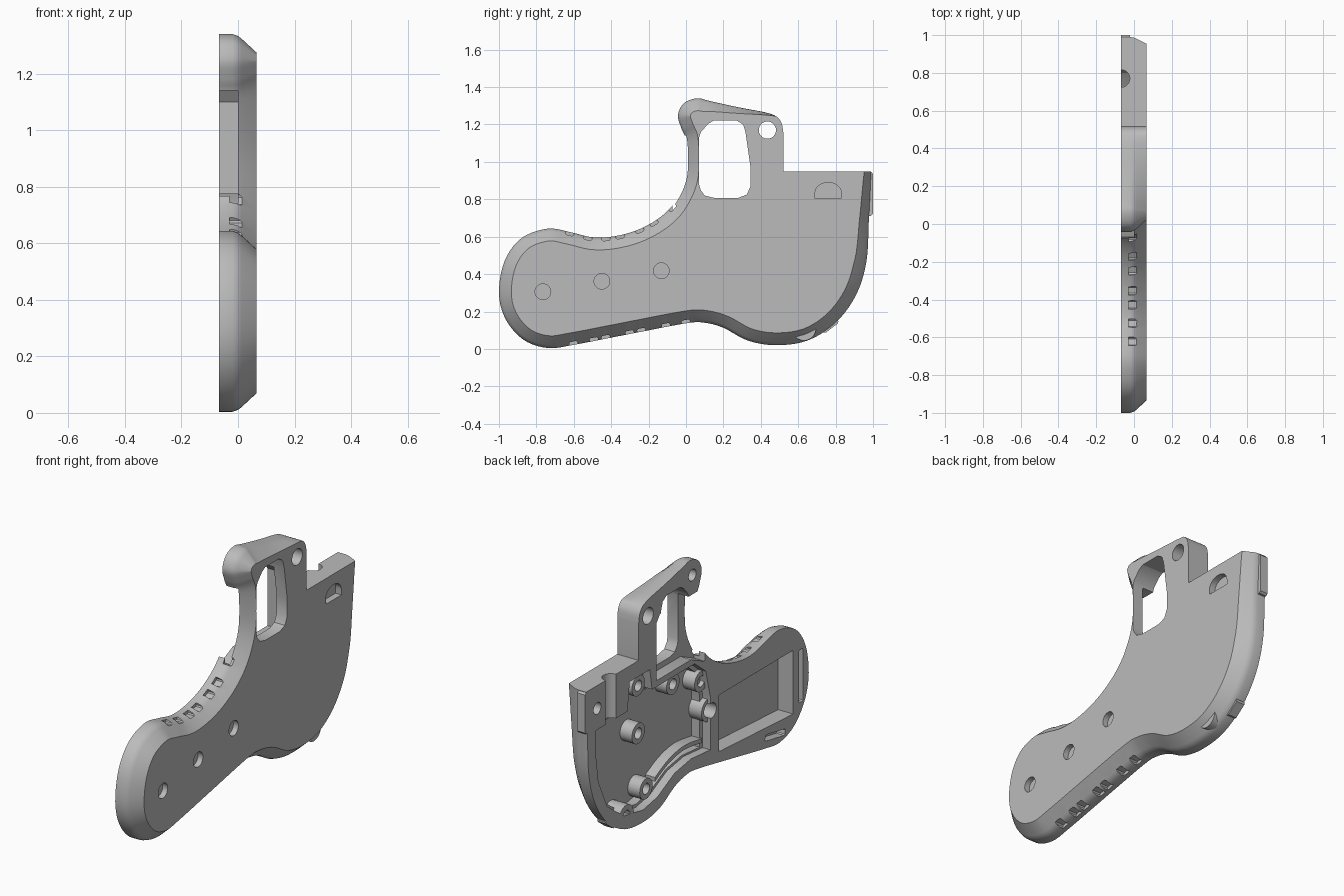
import bpy, bmesh, math
from mathutils import Vector

old = bpy.data.objects.get("Cube")
if old:
    bpy.data.objects.remove(old, do_unlink=True)

grey = bpy.data.materials.new("plain_grey")
grey.use_nodes = True
colour = (0.5, 0.5, 0.5, 1)
grey.diffuse_color = colour
grey.node_tree.nodes["Principled BSDF"].inputs["Base Color"].default_value = colour


def loft(name, layers):
    """Closed solid through matching loops; each layer is (x, side-on points)."""
    bm = bmesh.new()
    loops = [[bm.verts.new((x, p[0], p[1])) for p in pts] for x, pts in layers]
    n = len(loops[0])
    for a, b in zip(loops, loops[1:]):
        for i in range(n):
            j = (i + 1) % n
            bm.faces.new((a[i], a[j], b[j], b[i]))
    bm.faces.new(loops[0][::-1])
    bm.faces.new(loops[-1])
    bmesh.ops.recalc_face_normals(bm, faces=bm.faces)
    mesh = bpy.data.meshes.new(name)
    bm.to_mesh(mesh)
    bm.free()
    mesh.materials.append(grey)
    obj = bpy.data.objects.new(name, mesh)
    bpy.context.collection.objects.link(obj)
    return obj


def prism(name, pts, x0, x1):
    return loft(name, [(x0, pts), (x1, pts)])


def circle(y, z, r, n=28):
    return [(y + r * math.cos(math.tau * i / n), z + r * math.sin(math.tau * i / n)) for i in range(n)]


def slab(y, z, length, height, angle=0):
    """Rotated rectangle with clipped corners."""
    a, b = length / 2, height / 2
    k = min(a, b) * 0.35
    pts = [(a, b - k), (a - k, b), (k - a, b), (-a, b - k),
           (-a, k - b), (k - a, -b), (a - k, -b), (a, k - b)]
    c, s = math.cos(angle), math.sin(angle)
    return [(y + p * c - q * s, z + p * s + q * c) for p, q in pts]


def smooth(pts, steps=5, closed=False):
    """Catmull-Rom curve through the points."""
    pts = [Vector(p) for p in pts]
    n = len(pts)
    get = (lambda i: pts[i % n]) if closed else (lambda i: pts[max(0, min(n - 1, i))])
    out = []
    for i in range(n if closed else n - 1):
        a, b, c, d = (get(i + k) for k in (-1, 0, 1, 2))
        for s in range(steps):
            t = s / steps
            out.append(0.5 * (2 * b + (c - a) * t + (2 * a - 5 * b + 4 * c - d) * t * t
                              + (3 * b - a - 3 * c + d) * t ** 3))
    return out if closed else out + [pts[-1]]


# Outline of the shell, from the upright post round to the back edge
path = smooth([
    (.52, 1.16), (.505, 1.22), (.45, 1.258), (.28, 1.292), (.13, 1.325), (.06, 1.34),
    (-.01, 1.315), (-.043, 1.25), (-.025, 1.18), (.0, 1.11), (.0, .93), (-.05, .80),
    (-.13, .71), (-.25, .64), (-.38, .603), (-.5, .597), (-.62, .625), (-.74, .643),
    (-.88, .592), (-.97, .47), (-1, .3), (-.965, .16), (-.87, .05), (-.74, .005),
    (-.6, .022), (-.3, .08), (.0, .137), (.1, .14), (.2, .113), (.33, .045), (.48, .02),
    (.65, .045), (.8, .14), (.91, .29), (.965, .47), (.978, .7), (.99, .95)])
n = len(path)
inward = []
for i in range(n):
    t = (path[min(i + 1, n - 1)] - path[max(i - 1, 0)]).normalized()
    inward.append(Vector((-t.y, t.x)))
inward[-1] = Vector((-1, 0))


def inset(d):
    """Offset outline; the chamfer fades out at the post and narrows at the back."""
    pts = [Vector((.52, .95))]
    for i in range(n):
        w = min(1, max(0, i - 8) / 14) * min(1, .55 + (n - 1 - i) / 25)
        pts.append(path[i] + inward[i] * d * w)
    return pts


body = loft("grip_shell", [(-.068, inset(0)), (-.02, inset(0)), (.0, inset(.007)),
                           (.012, inset(.016)), (.066, inset(.066))])


def cut(cutter):
    mod = body.modifiers.new("cut", "BOOLEAN")
    mod.object = cutter
    mod.solver = "EXACT"
    bpy.context.view_layer.update()
    dg = bpy.context.evaluated_depsgraph_get()
    mesh = bpy.data.meshes.new_from_object(body.evaluated_get(dg))
    body.modifiers.clear()
    body.data = mesh
    bpy.data.objects.remove(cutter, do_unlink=True)


def cut_prism(pts, x0, x1):
    cut(prism("cutter", pts, x0, x1))


# Finger opening and thinned front strut
cut_prism([(.07, .88), (.078, .85), (.10, .82), (.15, .808), (.28, .808), (.325, .825),
           (.345, .87), (.345, .97), (.318, 1.16), (.305, 1.2), (.27, 1.222), (.15, 1.222),
           (.12, 1.205), (.08, 1.16), (.07, 1.13)], -.2, .2)
cut_prism([(-.07, .72), (.05, .775), (.36, .775), (.36, 1.1), (.33, 1.14), (-.1, 1.14)], -.2, .0)

# Main cavity, stepped at its rim
cavity = [(-.12, .2), (.05, .215), (.2, .19), (.35, .115), (.48, .09), (.65, .12), (.8, .23),
          (.88, .4), (.905, .58), (.9, .7), (.62, .7), (.6, .86), (.42, .86), (.4, .74),
          (.02, .74), (-.08, .66), (-.12, .5)]
cut_prism(cavity, -.2, -.02)
mid = Vector((.4, .45))
cut_prism([mid + (Vector(p) - mid) * .95 for p in cavity], -.2, .03)

# Battery bay and grip slots
cut_prism([(-.86, .12), (-.2, .16), (-.2, .48), (-.86, .48)], -.2, .025)
cut_prism(slab(-.93, .31, .035, .3), -.2, -.02)
cut_prism(slab(-.7, .062, .18, .035, .18), -.2, -.02)

# Screw holes: through, blind outside, blind inside
for y, z, r in ((.435, 1.17, .046), (-.132, .418, .042)):
    cut_prism(circle(y, z, r), -.2, .2)
for y, z in ((-.765, .306), (-.45, .362)):
    cut_prism(circle(y, z, .042), .035, .2)
for y, z in ((.04, 1.25), (.89, .82)):
    cut_prism(circle(y, z, .033), -.2, .0)

# Arched pocket on the outer face
arch = [(.76 + .07 * math.cos(a), .835 + .055 * math.sin(a))
        for a in (math.pi * i / 12 for i in range(13))]
cut_prism(arch + [(.69, .805), (.83, .805)], .03, .2)
# Round channel open at the top
bpy.ops.mesh.primitive_cylinder_add(vertices=28, radius=.046, depth=.4, location=(-.068, .77, .9))
cut(bpy.context.object)

# Grip notches along the upper and lower edges
def notch(y, upper, x0, x1):
    i = min((i for i in range(30, n) if (path[i].y > .45) == upper and path[i].x < .1),
            key=lambda i: abs(path[i].x - y))
    p, v = path[i], inward[i]
    cut_prism(slab(p.x, p.y, .045, .036, math.atan2(v.y, v.x) + math.pi / 2), x0, x1)


for k in range(7):
    notch(-.62 + .09 * k, True, -.03, .022)
    notch(-.6 + .097 * k, False, -.04, .026)

# Small lips on the back edge
prism("back_tab", slab(.97, .83, .06, .236), -.068, -.02)
prism("lower_lip", slab(.765, .132, .1, .05, .65), -.068, -.015)


# Screw bosses inside the cavity
def boss(name, y, z, r=.058, top=-.045):
    outer, hole = circle(y, z, r), circle(y, z, r * .52)
    return loft(name, [(.034, outer), (top, outer), (top, hole), (.02, hole)])


for k, (y, z) in enumerate(((.49, .79), (.18, .68), (-.07, .6), (.49, .52), (.42, .18))):
    boss(f"screw_boss_{k + 1}", y, z)
boss("edge_boss", .63, .11, .065, -.068)
# Collar round the through hole
ring, bore = circle(-.132, .418, .065), circle(-.132, .418, .042)
loft("through_collar", [(.034, ring), (-.05, ring), (-.05, bore), (.03, bore)])

# Raised rib following the lower bend
mid_rib = smooth([(-.1, .25), (.06, .27), (.2, .245), (.32, .19)])
rib = [p + Vector((0, .012)) for p in mid_rib] + [p - Vector((0, .012)) for p in mid_rib[::-1]]
prism("lower_rib", rib, -.03, .034)

# Smooth curved walls, keep the edges crisp
for obj in bpy.context.scene.objects:
    if obj.type == "MESH" and obj.data.materials and obj.data.materials[0] == grey:
        bpy.ops.object.select_all(action="DESELECT")
        obj.select_set(True)
        bpy.context.view_layer.objects.active = obj
        bpy.ops.object.shade_smooth_by_angle(angle=math.radians(28))
